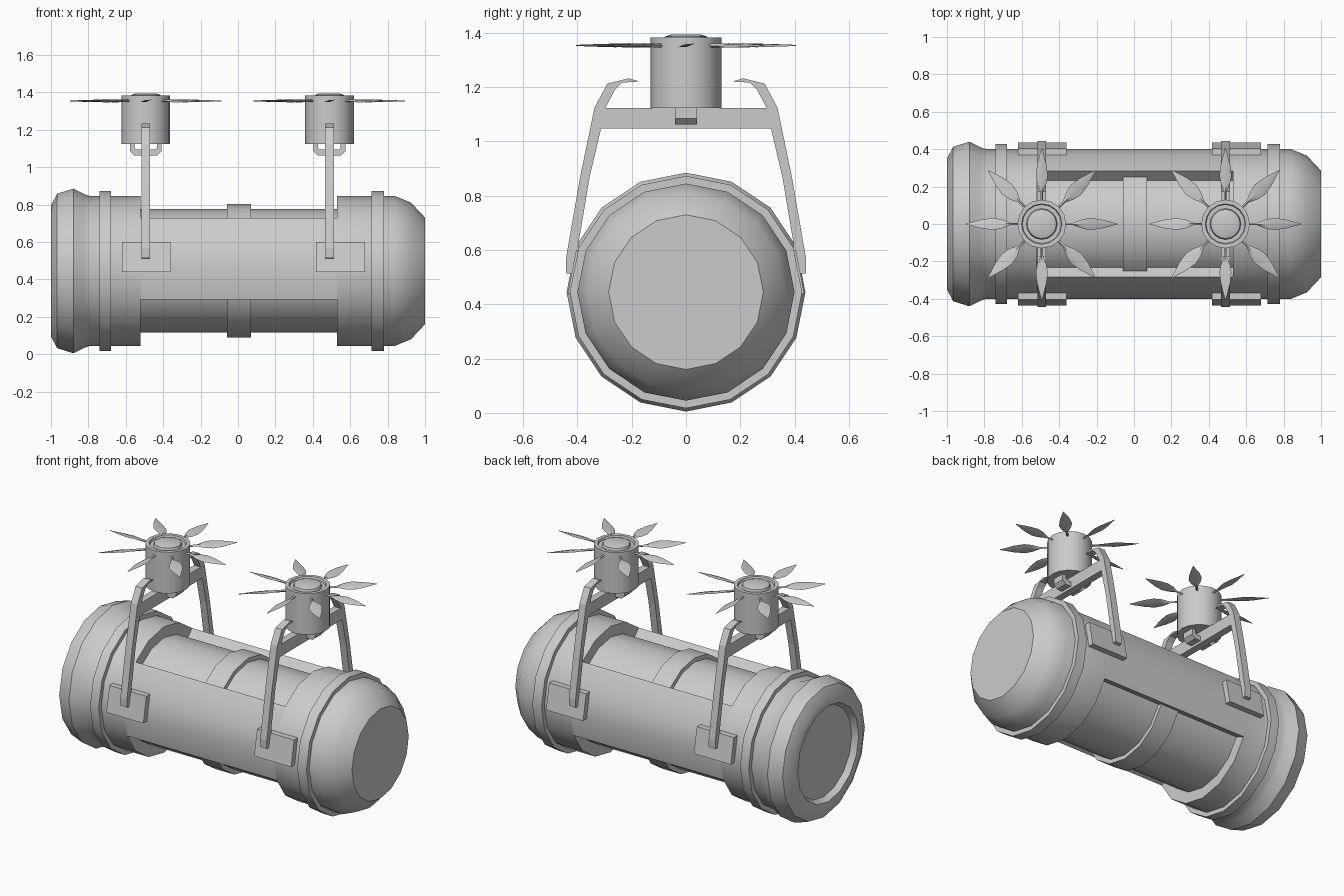
import bpy, bmesh, math
from math import sin, cos, pi, radians

if "Cube" in bpy.data.objects:
    bpy.data.objects.remove(bpy.data.objects["Cube"])

ZC = 0.445   # height of the tank axis
SIDES = 16


def finish(name, bm, smooth=True):
    bmesh.ops.recalc_face_normals(bm, faces=bm.faces)
    me = bpy.data.meshes.new(name)
    bm.to_mesh(me)
    bm.free()
    ob = bpy.data.objects.new(name, me)
    bpy.context.collection.objects.link(ob)
    if smooth:
        bpy.ops.object.select_all(action='DESELECT')
        ob.select_set(True)
        bpy.context.view_layer.objects.active = ob
        bpy.ops.object.shade_smooth_by_angle(angle=radians(32))
    return ob


def lathe(name, profile, place, closed=False):
    """Revolve (along, radius) points; place maps (along, u, v) to xyz."""
    bm = bmesh.new()
    rings = []
    for a, r in profile:
        rings.append([bm.verts.new(place(a, r * cos(2 * pi * i / SIDES), r * sin(2 * pi * i / SIDES)))
                      for i in range(SIDES)])
    pairs = list(zip(rings, rings[1:]))
    if closed:
        pairs.append((rings[-1], rings[0]))
    for p, q in pairs:
        for i in range(SIDES):
            j = (i + 1) % SIDES
            bm.faces.new((p[i], p[j], q[j], q[i]))
    if not closed:
        bm.faces.new(rings[0])
        bm.faces.new(rings[-1])
    return finish(name, bm)


def prism(name, outline, lo, hi, place, smooth=False):
    """Extrude a closed 2D outline from lo to hi."""
    bm = bmesh.new()
    a = [bm.verts.new(place(lo, u, v)) for u, v in outline]
    b = [bm.verts.new(place(hi, u, v)) for u, v in outline]
    bm.faces.new(a)
    bm.faces.new(b)
    for i in range(len(a)):
        j = (i + 1) % len(a)
        bm.faces.new((a[i], a[j], b[j], b[i]))
    return finish(name, bm, smooth)


def tank_axis(a, u, v):
    return (a, u, ZC + v)


# Tank body: hollow left end, flared rim, recessed waist, rounded right end
lathe("tank_body", [
    (-0.965, 0.285), (-1.0, 0.305), (-1.0, 0.35), (-0.967, 0.413), (-0.88, 0.44),
    (-0.82, 0.41), (-0.79, 0.40), (-0.52, 0.40), (-0.52, 0.33), (0.53, 0.33),
    (0.53, 0.40), (0.84, 0.40), (0.925, 0.365), (1.0, 0.285)], tank_axis)

# Raised bands around the tank and in the recessed waist
for name, lo, hi, r in (("left_band", -0.74, -0.68, 0.428),
                        ("right_band", 0.715, 0.78, 0.428),
                        ("waist_band", -0.06, 0.07, 0.357)):
    lathe(name, [(lo, 0.32), (lo, r), (hi, r), (hi, 0.32)], tank_axis, closed=True)

# Side panels bridging the waist at full radius
for side, label in ((-1, "front"), (1, "back")):
    angs = [radians(d) for d in (-22.5, 0, 22.5, 45)]
    arc = [(side * 0.4 * cos(t), 0.4 * sin(t)) for t in angs]
    arc += [(side * 0.32 * cos(t), 0.32 * sin(t)) for t in reversed(angs)]
    prism(label + "_side_panel", arc, -0.52, 0.53, tank_axis, smooth=True)

# Arm outline in (y, z)
ARM = [(0.415, 0.51), (0.443, 0.515), (0.443, 0.565), (0.39, 0.87), (0.337, 1.125),
       (0.29, 1.213), (0.21, 1.233), (0.172, 1.221), (0.235, 1.217), (0.262, 1.19),
       (0.302, 1.115), (0.315, 1.04), (0.355, 0.87), (0.397, 0.62), (0.395, 0.53)]
PLATE = [(0.385, 0.44), (0.436, 0.44), (0.405, 0.60), (0.355, 0.60)]
HOOK = [(-0.085, 1.13), (-0.085, 1.085), (-0.062, 1.063), (0.062, 1.063), (0.085, 1.085),
        (0.085, 1.13), (0.06, 1.13), (0.06, 1.103), (0.05, 1.093), (-0.05, 1.093),
        (-0.06, 1.103), (-0.06, 1.13)]


def blade(name, cx, ang, width):
    """Leaf-shaped blade with a diamond cross-section and slight pitch."""
    bm = bmesh.new()
    rings = []
    pitch = radians(12)
    for r, w, t in ((0.11, 0.16, 0.007), (0.17, 0.2, 0.007), (0.215, 0.75, 0.006),
                    (0.26, 1.0, 0.005), (0.32, 0.75, 0.004), (0.405, 0.06, 0.002)):
        ring = []
        for s, h in ((w * width / 2, 0), (0, t), (-w * width / 2, 0), (0, -t)):
            y = s * cos(pitch) - h * sin(pitch)
            z = s * sin(pitch) + h * cos(pitch)
            ring.append(bm.verts.new((cx + r * cos(ang) - y * sin(ang),
                                      r * sin(ang) + y * cos(ang), 1.354 + z)))
        rings.append(ring)
    for p, q in zip(rings, rings[1:]):
        for i in range(4):
            j = (i + 1) % 4
            bm.faces.new((p[i], p[j], q[j], q[i]))
    bm.faces.new(rings[0])
    bm.faces.new(rings[-1])
    finish(name, bm)


# Two identical rotor stands
for label, cx, px in (("left", -0.493, -0.49), ("right", 0.489, 0.548)):
    for s, side in ((-1, "front"), (1, "back")):
        place = lambda a, u, v: (a, s * u, v)
        prism(f"{label}_{side}_arm", ARM, cx - 0.023, cx + 0.023, place)
        prism(f"{label}_{side}_plate", PLATE, px - 0.13, px + 0.13, place)
    prism(label + "_crossbar", [(-0.33, 1.047), (0.33, 1.047), (0.315, 1.123), (-0.315, 1.123)],
          cx - 0.023, cx + 0.023, lambda a, u, v: (a, u, v))
    prism(label + "_hook", HOOK, -0.04, 0.04, lambda a, u, v: (cx + u, a, v))

    # Rotor hub with sunken ring and domed cap
    lathe(label + "_hub", [
        (1.123, 0.13), (1.384, 0.13), (1.384, 0.108), (1.37, 0.104), (1.37, 0.083),
        (1.386, 0.078), (1.394, 0.055)], lambda a, u, v: (cx + u, v, a))
    for i in range(8):
        blade(f"{label}_blade_{i + 1}", cx, i * pi / 4, 0.066 if i % 2 == 0 else 0.078)
